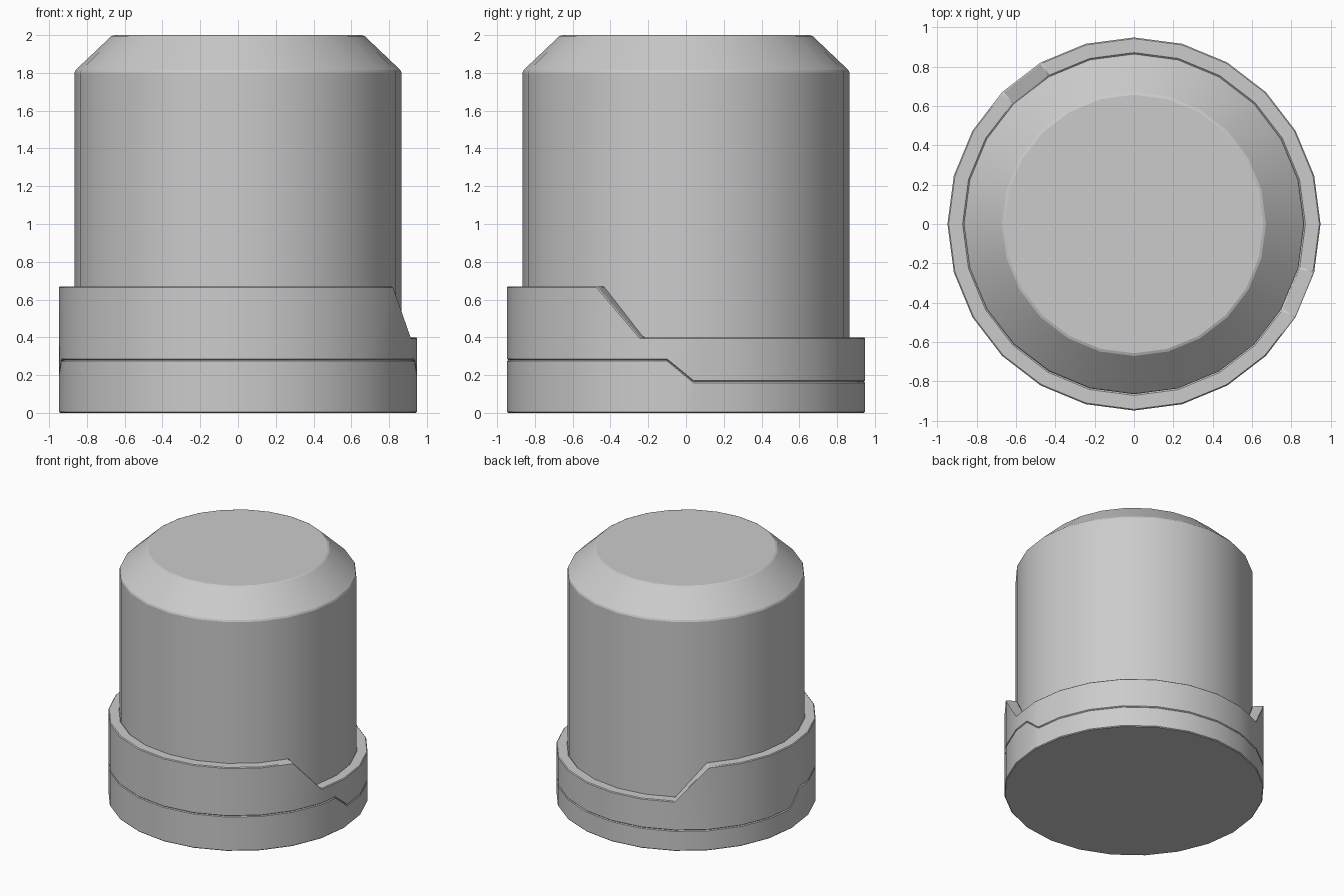
import bpy, bmesh, math

if "Cube" in bpy.data.objects:
    bpy.data.objects.remove(bpy.data.objects["Cube"])

SIDES = 24
R_OUT, R_IN = 0.948, 0.865
SEAM_HI, SEAM_LO = (-0.10, 0.28), (0.04, 0.165)   # (y, z) ends of the seam ramp


def finish(name, bm, bevel):
    bmesh.ops.recalc_face_normals(bm, faces=bm.faces)
    mesh = bpy.data.meshes.new(name)
    bm.to_mesh(mesh)
    bm.free()
    obj = bpy.data.objects.new(name, mesh)
    bpy.context.collection.objects.link(obj)
    mod = obj.modifiers.new("edge_bevel", 'BEVEL')
    mod.width, mod.segments = bevel, 1
    mod.limit_method, mod.angle_limit = 'ANGLE', math.radians(25)
    bpy.ops.object.select_all(action='DESELECT')
    obj.select_set(True)
    bpy.context.view_layer.objects.active = obj
    bpy.ops.object.shade_smooth_by_angle(angle=math.radians(30))
    return obj


def ring(bm, pts, z):
    return [bm.verts.new((x, y, h)) for (x, y), h in zip(pts, z)]


def bridge(bm, a, b):
    n = len(a)
    for i in range(n):
        j = (i + 1) % n
        bm.faces.new((a[i], a[j], b[j], b[i]))


def circle(r):
    return [(r * math.cos(2 * math.pi * i / SIDES), r * math.sin(2 * math.pi * i / SIDES))
            for i in range(SIDES)]


def seam_z(y):
    (y0, z0), (y1, z1) = SEAM_HI, SEAM_LO
    t = min(1, max(0, (y - y0) / (y1 - y0)))
    return z0 + (z1 - z0) * t


def rim_z(x, y):
    # low from -15 to 120 degrees, high from 135 to 330 degrees
    a = round(math.degrees(math.atan2(y, x)), 3)
    return 0.40 if -15.01 <= a <= 120.01 else 0.67


# outline with extra points where the seam ramp begins and ends
outline = []
base_circle = circle(R_OUT)
for i, p in enumerate(base_circle):
    q = base_circle[(i + 1) % SIDES]
    outline.append(p)
    cuts = [(yc - p[1]) / (q[1] - p[1]) for yc in (SEAM_HI[0], SEAM_LO[0])
            if (p[1] - yc) * (q[1] - yc) < 0]
    for t in sorted(cuts):
        outline.append((p[0] + (q[0] - p[0]) * t, p[1] + (q[1] - p[1]) * t))
seam = [seam_z(y) for x, y in outline]

# base: solid foot with a stepped top
bm = bmesh.new()
low = ring(bm, outline, [0] * len(outline))
top = ring(bm, outline, seam)
bridge(bm, low, top)
bm.faces.new(low)
e = 1e-4
for lo, hi in ((-2, SEAM_HI[0]), (SEAM_HI[0], SEAM_LO[0]), (SEAM_LO[0], 2)):
    bm.faces.new([v for v in top if lo - e <= v.co.y <= hi + e])
finish("base", bm, 0.006)

# collar: stepped sleeve sitting on the base
bm = bmesh.new()
inner = [(x * R_IN / R_OUT, y * R_IN / R_OUT) for x, y in outline]
rim = [rim_z(x, y) for x, y in outline]
rings = [ring(bm, outline, seam), ring(bm, outline, rim),
         ring(bm, inner, rim), ring(bm, inner, seam)]
for i in range(4):
    bridge(bm, rings[i], rings[(i + 1) % 4])
finish("collar", bm, 0.006)

# body: tall cylinder with chamfered top
bm = bmesh.new()
rings = [ring(bm, circle(r), [z] * SIDES)
         for r, z in ((R_IN, 0.1), (R_IN, 1.81), (0.665, 2.0))]
bridge(bm, rings[0], rings[1])
bridge(bm, rings[1], rings[2])
bm.faces.new(rings[0])
bm.faces.new(rings[2])
finish("body", bm, 0.008)
